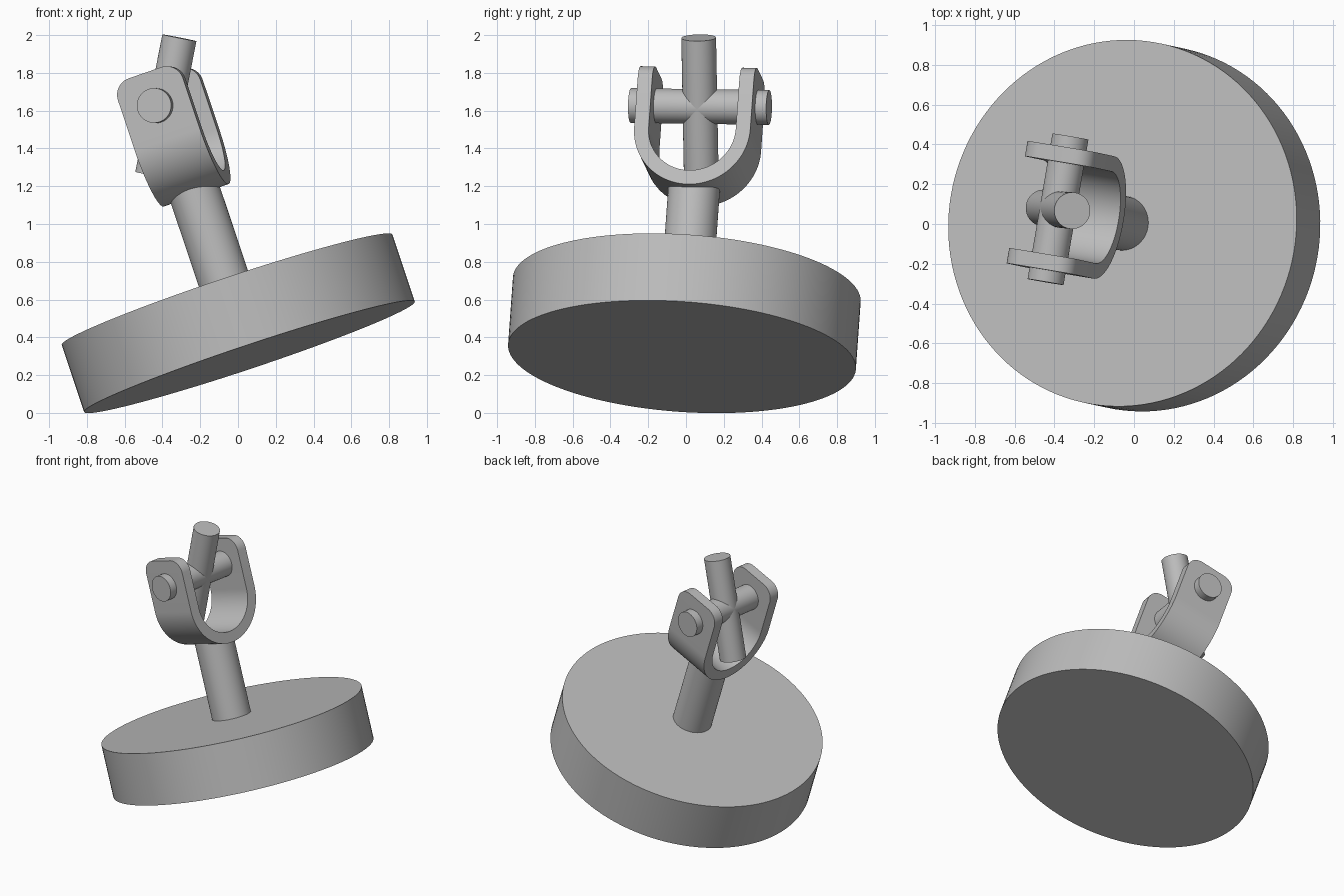
import bpy, bmesh, math
from mathutils import Matrix, Vector

cube = bpy.data.objects.get("Cube")
if cube:
    bpy.data.objects.remove(cube)

# Tilted working frame: Z runs up the shaft, Y along the yoke pin, origin at the cross
axis = Vector((-0.316, 0.068, 0.946)).normalized()
pin_dir = Vector((0.169, 0.985, -0.0165))
pin_dir = (pin_dir - axis * pin_dir.dot(axis)).normalized()
side = pin_dir.cross(axis)
frame = Matrix((side, pin_dir, axis)).transposed().to_4x4()
frame.translation = (-0.382, 0.074, 1.622)

steel = bpy.data.materials.new("grey_steel")
steel.use_nodes = True
colour = (0.5, 0.5, 0.5, 1)
steel.diffuse_color = colour
steel.node_tree.nodes["Principled BSDF"].inputs["Base Color"].default_value = colour


def finish(name, bm, local=Matrix()):
    """Turn a bmesh into a shaded object placed in the tilted frame."""
    bmesh.ops.recalc_face_normals(bm, faces=bm.faces)
    mesh = bpy.data.meshes.new(name)
    bm.to_mesh(mesh)
    bm.free()
    mesh.transform(frame @ local)
    mesh.materials.append(steel)
    obj = bpy.data.objects.new(name, mesh)
    bpy.context.collection.objects.link(obj)
    bpy.ops.object.select_all(action="DESELECT")
    obj.select_set(True)
    bpy.context.view_layer.objects.active = obj
    bpy.ops.object.shade_smooth_by_angle(angle=math.radians(35))


def rod(name, radius, low, high, sides, local=Matrix()):
    """Capped cylinder between two heights on its own Z axis."""
    bm = bmesh.new()
    bmesh.ops.create_cone(bm, cap_ends=True, segments=sides, radius1=radius,
                          radius2=radius, depth=high - low,
                          matrix=Matrix.Translation((0, 0, (low + high) / 2)))
    finish(name, bm, local)


# Base, shaft and the two crossed pins
ROD, HALF = 0.092, 0.371
rod("base_disc", 0.923, -1.4, -1.025, 128)
rod("shaft", 0.137, -1.03, -0.45, 64)
rod("yoke_pin", ROD, -HALF, HALF, 48, Matrix.Rotation(math.pi / 2, 4, "X"))
rod("cross_pin", ROD, -HALF, HALF, 48, Matrix.Rotation(math.radians(30), 4, "Y"))

# U-shaped yoke: a strip between inner and outer outlines, extruded sideways
INNER, OUTER, WIDTH, TOP, BEND = 0.234, 0.312, 0.184, 0.184, -0.185
STEPS = 48


def outline(radius):
    arc = [(radius * math.cos(a), BEND - radius * math.sin(a))
           for a in (math.pi * i / STEPS for i in range(STEPS + 1))]
    return [(radius, TOP)] + arc + [(-radius, TOP)]


bm = bmesh.new()
rows = [[bm.verts.new((-WIDTH, y, z)) for y, z in outline(r)] for r in (INNER, OUTER)]
for i in range(len(rows[0]) - 1):
    bm.faces.new((rows[0][i], rows[0][i + 1], rows[1][i + 1], rows[1][i]))
grown = bmesh.ops.extrude_face_region(bm, geom=bm.faces[:])
moved = [v for v in grown["geom"] if isinstance(v, bmesh.types.BMVert)]
bmesh.ops.translate(bm, vec=(2 * WIDTH, 0, 0), verts=moved)

# Round the corners of both ears
corners = [e for e in bm.edges
           if all(v.co.z > TOP - 0.001 for v in e.verts)
           and abs(e.verts[0].co.x - e.verts[1].co.x) < 0.001]
bmesh.ops.bevel(bm, geom=corners, offset=0.092, segments=10, profile=0.5,
                affect="EDGES")
finish("yoke", bm)
